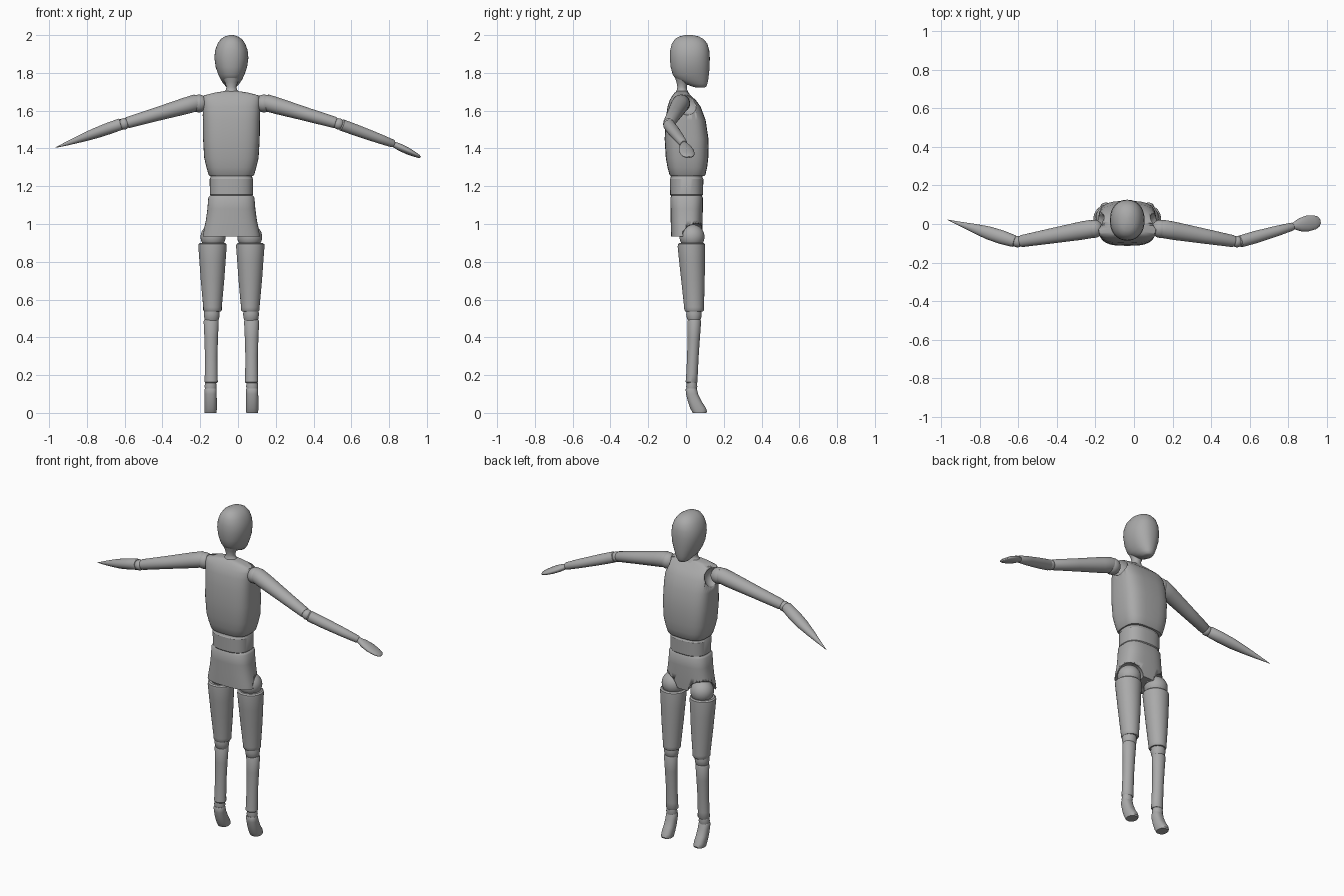
import bpy, math
from mathutils import Vector

CX = -0.035  # body mid-plane
SEG = 40
grey = bpy.data.materials.new("matte grey")
grey.diffuse_color = (0.4, 0.4, 0.4, 1)


def finish(ob, angle=35):
    if not ob.data.materials:
        ob.data.materials.append(grey)
    bpy.ops.object.select_all(action='DESELECT')
    ob.select_set(True)
    bpy.context.view_layer.objects.active = ob
    bpy.ops.object.shade_smooth_by_angle(angle=math.radians(angle))
    return ob


def loft(name, rings, angle=35):
    """Skin rings given as (centre, u half axis, v half axis, exponent)."""
    verts, faces = [], []
    for c, u, v, e in rings:
        for i in range(SEG):
            a = 2 * math.pi * i / SEG
            ca, sa = math.cos(a), math.sin(a)
            verts.append(c + u * math.copysign(abs(ca) ** (2 / e), ca)
                         + v * math.copysign(abs(sa) ** (2 / e), sa))
    for r in range(len(rings) - 1):
        for i in range(SEG):
            j = (i + 1) % SEG
            a, b = r * SEG, (r + 1) * SEG
            faces.append((a + i, a + j, b + j, b + i))
    faces.append(tuple(reversed(range(SEG))))
    faces.append(tuple(range((len(rings) - 1) * SEG, len(rings) * SEG)))
    me = bpy.data.meshes.new(name)
    me.from_pydata(verts, [], faces)
    ob = bpy.data.objects.new(name, me)
    bpy.context.collection.objects.link(ob)
    return finish(ob, angle)


def upright(name, rows, e=2.0, cx=CX, angle=35):
    """Rows of (z, back y, front y, half width), bottom to top."""
    return loft(name, [(Vector((cx, (a + b) / 2, z)), Vector((w, 0, 0)),
                        Vector((0, (b - a) / 2, 0)), e) for z, a, b, w in rows], angle)


def limb(name, p0, p1, rows, angle=35):
    """Rows of (fraction along, horizontal radius, vertical radius)."""
    p0, p1 = Vector(p0), Vector(p1)
    d = (p1 - p0).normalized()
    side = Vector((0, 0, 1)).cross(d).normalized()
    up = d.cross(side)
    return loft(name, [(p0.lerp(p1, t), side * a, up * b, 2) for t, a, b in rows], angle)


def ball(name, loc, r):
    bpy.ops.mesh.primitive_uv_sphere_add(segments=32, ring_count=20, radius=r, location=loc)
    ob = bpy.context.object
    ob.name = name
    return finish(ob)


def carve(ob, name, loc, r):
    cutter = ball(name, loc, r)
    cutter.hide_render = True
    cutter.hide_viewport = True
    m = ob.modifiers.new("socket", 'BOOLEAN')
    m.operation, m.object, m.solver = 'DIFFERENCE', cutter, 'EXACT'


# Head and neck
upright("head", [(1.722, .055, .095, .018), (1.727, .035, .107, .028), (1.742, -.005, .113, .042),
                 (1.765, -.052, .118, .057), (1.79, -.07, .121, .069), (1.83, -.081, .125, .083),
                 (1.88, -.086, .126, .09), (1.92, -.084, .123, .086), (1.955, -.075, .113, .073),
                 (1.98, -.058, .092, .055), (1.993, -.035, .067, .034), (2.0, -.005, .035, .01)],
        2.2, angle=60)
upright("neck", [(1.67, -.07, .03, .075), (1.695, -.056, .014, .045), (1.71, -.048, .006, .03),
                 (1.725, -.046, .004, .026), (1.75, -.05, .01, .034), (1.785, -.062, .025, .05)], angle=60)

# Trunk in three blocks
torso = upright("torso", [(1.255, -.083, .098, .116), (1.262, -.088, .103, .121), (1.3, -.098, .112, .132),
                          (1.35, -.107, .118, .144), (1.45, -.113, .119, .15), (1.55, -.108, .104, .151),
                          (1.62, -.098, .078, .153), (1.655, -.087, .053, .154), (1.68, -.072, .025, .148),
                          (1.695, -.06, .012, .09), (1.703, -.05, .005, .04)], 3.2, angle=50)
upright("waist", [(1.15, -.08, .085, .11), (1.155, -.084, .09, .114), (1.238, -.086, .092, .115),
                  (1.244, -.082, .088, .111), (1.257, -.08, .086, .109)], 2.6)
pelvis = upright("pelvis", [(0.935, -.079, .084, .152), (0.97, -.08, .086, .146), (1.02, -.081, .088, .135),
                            (1.08, -.082, .089, .127), (1.14, -.083, .089, .122), (1.146, -.079, .085, .118),
                            (1.152, -.078, .084, .112)], 2.8)

for s, side in ((-1, "left"), (1, "right")):
    def X(off):
        return CX + s * off

    # Sockets cut in the trunk
    carve(torso, side + "_shoulder_cutter", (X(.168), .008, 1.635), .06)
    carve(pelvis, side + "_hip_cutter", (X(.102), .042, .93), .077)

    # Arm
    ball(side + "_shoulder_ball", (X(.172), -.025, 1.638), .047)
    limb(side + "_upper_arm", (X(.165), -.022, 1.648), (X(.555), -.09, 1.535),
         [(0, .03, .03), (.015, .041, .039), (.06, .047, .045), (.2, .047, .044), (.6, .039, .036),
          (.98, .031, .03), (1, .027, .026)])
    ball(side + "_elbow_ball", (X(.568), -.091, 1.53), .03)

    # Thigh, knee, shin, ankle, foot
    ball(side + "_hip_ball", (X(.097), .032, .932), .066)
    upright(side + "_thigh", [(.537, -.004, .09, .044), (.545, -.009, .095, .049), (.56, -.01, .095, .049),
                              (.7, -.025, .099, .062), (.8, -.036, .1, .069), (.88, -.044, .101, .075),
                              (.893, -.043, .1, .074), (.9, -.036, .093, .066)], cx=X(.1))
    upright(side + "_knee", [(.485, .012, .072, .034), (.5, .005, .08, .039), (.522, .001, .083, .042),
                             (.545, .004, .08, .039)], cx=X(.104))
    upright(side + "_shin", [(.158, .003, .058, .031), (.164, -.002, .062, .035), (.2, .001, .062, .034),
                             (.3, .006, .067, .033), (.4, .008, .074, .036), (.485, .008, .08, .04),
                             (.494, .012, .076, .036)], cx=X(.107))
    upright(side + "_ankle", [(.12, .005, .055, .028), (.14, .001, .06, .032), (.162, .004, .057, .029)],
            cx=X(.11))
    upright(side + "_foot", [(0, .036, .107, .031), (.008, .031, .111, .032), (.025, .022, .106, .033),
                             (.06, .01, .083, .033), (.1, .0, .064, .032), (.124, -.002, .058, .032),
                             (.13, .001, .055, .029)], 2.4, cx=X(.11))

# One arm ends in a paddle hand, the other tapers to a point
limb("right_forearm", (.545, -.092, 1.526), (.825, -.012, 1.424),
     [(0, .026, .026), (.02, .031, .031), (.3, .032, .03), (.7, .027, .026), (.98, .021, .021), (1, .017, .017)])
limb("right_hand", (.815, -.012, 1.427), (.965, .014, 1.354),
     [(0, .012, .012), (.1, .019, .016), (.3, .034, .019), (.55, .041, .018), (.8, .037, .013),
      (.94, .027, .009), (1, .012, .004)], 60)
limb("left_forearm", (-.615, -.091, 1.531), (-.967, .022, 1.404),
     [(0, .026, .026), (.02, .031, .031), (.2, .036, .031), (.4, .034, .028), (.6, .024, .021),
      (.8, .012, .012), (1, .001, .001)])
